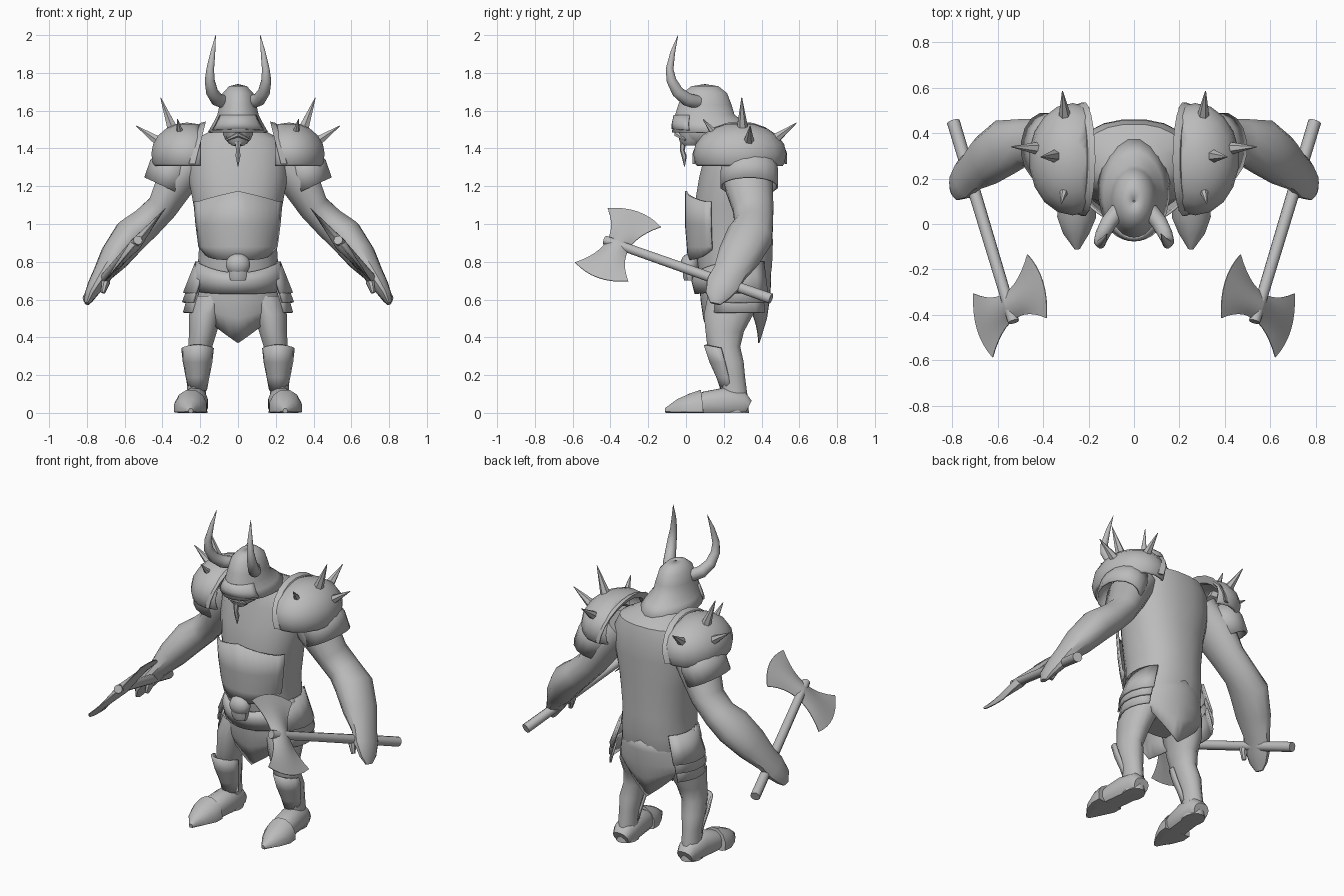
import bpy, bmesh, math
from mathutils import Vector

if "Cube" in bpy.data.objects:
    bpy.data.objects.remove(bpy.data.objects["Cube"])

grey = bpy.data.materials.new("grey")
grey.diffuse_color = (0.5, 0.5, 0.5, 1)
grey.use_nodes = True
grey.node_tree.nodes["Principled BSDF"].inputs["Base Color"].default_value = grey.diffuse_color


def finish(name, bm, mirror=False, thick=0.0, angle=40):
    """Turn a bmesh into a smooth-shaded object with sharp edges kept."""
    bmesh.ops.remove_doubles(bm, verts=bm.verts, dist=0.0005)
    bmesh.ops.recalc_face_normals(bm, faces=bm.faces)
    me = bpy.data.meshes.new(name)
    bm.to_mesh(me)
    bm.free()
    me.materials.append(grey)
    me.shade_smooth()
    me.set_sharp_from_angle(angle=math.radians(angle))
    ob = bpy.data.objects.new(name, me)
    bpy.context.collection.objects.link(ob)
    if thick:
        m = ob.modifiers.new("thickness", 'SOLIDIFY')
        m.thickness = thick
        m.offset = 0
    if mirror:
        ob.modifiers.new("mirror", 'MIRROR').use_mirror_merge = False
    return ob


def skin(bm, rings, closed=True, caps=True):
    vs = [[bm.verts.new(p) for p in r] for r in rings]
    n = len(vs[0])
    for a, b in zip(vs, vs[1:]):
        for i in range(n if closed else n - 1):
            j = (i + 1) % n
            bm.faces.new((a[i], a[j], b[j], b[i]))
    if caps and closed:
        bm.faces.new(vs[0])
        bm.faces.new(vs[-1])


def tube(name, path, n=12, ref=(0, 1, 0), flat=False, caps=True, power=1.0,
         mirror=False, thick=0.0, floor=False, angle=40):
    """Loft ellipses along (x, y, z, half width, half depth) points."""
    pts = [Vector(p[:3]) for p in path]
    rings = []
    for i, p in enumerate(path):
        t = Vector((0, 0, 1)) if flat else \
            (pts[min(i + 1, len(pts) - 1)] - pts[max(i - 1, 0)]).normalized()
        side = Vector(ref).cross(t).normalized()
        up = t.cross(side)
        ring = []
        for k in range(n):
            a = math.tau * (k + 0.5) / n
            c, s = math.cos(a), math.sin(a)
            c = math.copysign(abs(c) ** power, c)
            s = math.copysign(abs(s) ** power, s)
            v = pts[i] + side * c * p[3] + up * s * p[4]
            if floor:
                v.z = max(v.z, 0)
            ring.append(v)
        rings.append(ring)
    bm = bmesh.new()
    skin(bm, rings, caps=caps)
    return finish(name, bm, mirror, thick, angle)


def shell(name, rows, a0, a1, n, dz=lambda row, a: 0, mirror=False, thick=0.012, cx=0):
    """Curved plate; rows are (z, centre y, rx, ry), angle 0 = front."""
    rings = []
    for r, (z, cy, rx, ry) in enumerate(rows):
        angs = [math.radians(a0 + (a1 - a0) * k / n) for k in range(n + 1)]
        rings.append([(cx + rx * math.sin(a), cy - ry * math.cos(a), z + dz(r, a)) for a in angs])
    bm = bmesh.new()
    skin(bm, rings, closed=False)
    return finish(name, bm, mirror, thick)


def ball(name, c, s, cuts=(), mirror=False, thick=0.0, seg=14):
    """Ellipsoid, optionally cut by (point, normal) planes."""
    bm = bmesh.new()
    bmesh.ops.create_uvsphere(bm, u_segments=seg, v_segments=10, radius=1)
    for v in bm.verts:
        v.co = Vector(c) + Vector((v.co.x * s[0], v.co.y * s[1], v.co.z * s[2]))
    for co, no in cuts:
        bmesh.ops.bisect_plane(bm, geom=bm.verts[:] + bm.edges[:] + bm.faces[:],
                               plane_co=co, plane_no=no, clear_outer=True)
    return finish(name, bm, mirror, thick)


# Torso with hunched upper back
tube("torso", [(0, .26, .52, .13, .10), (0, .26, .62, .20, .165), (0, .26, .70, .218, .186),
               (0, .26, .78, .215, .198), (0, .255, .9, .207, .207), (0, .25, 1.1, .238, .207),
               (0, .265, 1.25, .266, .197), (0, .28, 1.38, .262, .178), (0, .28, 1.45, .23, .16),
               (0, .25, 1.49, .15, .12), (0, .2, 1.53, .07, .07)], n=20, flat=True, power=.88)

# Belly plate, belt and pointed skirt
shell("belly_plate", [(1.12, .25, .262, .25), (1.0, .25, .25, .25), (.88, .25, .232, .24),
                      (.81, .25, .215, .235)], -62, 62, 14,
      lambda r, a: .055 * max(0, 1 - abs(a) / .9) if r == 0 else (.04 * abs(a) ** 4 if r == 3 else 0))
shell("belt", [(.80, .26, .220, .212), (.72, .26, .236, .226), (.65, .26, .225, .208)], -85, 85, 18,
      lambda r, a: -.06 * math.cos(a) ** 2 if r == 0 else -.02 * math.cos(a))


def skirt_edge(r, a):
    away = abs(math.atan2(math.sin(a), math.cos(a)))
    peak = max(0, 1 - away / .95, 1 - (math.pi - away) / .8)
    return -(0, 0, .01, .06, .165)[r] * peak


shell("skirt", [(.76, .26, .205, .187), (.68, .26, .222, .186), (.60, .26, .235, .178), (.56, .26, .242, .165),
                (.535, .26, .246, .125)], 0, 360, 40, skirt_edge, thick=.008)

# Layered hip plates
shell("hip_plate_low", [(.66, .28, .25, .21), (.53, .28, .288, .23)], 56, 126, 5, mirror=True)
shell("hip_plate_mid", [(.72, .28, .245, .205), (.585, .28, .292, .23)], 54, 129, 5, mirror=True)
shell("hip_plate_top", [(.80, .28, .222, .195), (.635, .28, .288, .225)], 50, 132, 5, mirror=True)

# Skull buckle
ball("skull_cranium", (0, .02, .785), (.066, .05, .06))
tube("skull_jaw", [(0, .02, .70, .042, .032), (0, .018, .725, .052, .038), (0, .02, .77, .054, .04)],
     n=8, flat=True)

# Legs, shin guards, feet and toe caps
tube("leg", [(.14, .25, .62, .10, .14), (.172, .225, .52, .09, .135), (.185, .205, .43, .076, .105),
             (.20, .20, .35, .066, .09), (.214, .228, .27, .066, .08), (.218, .245, .19, .055, .07),
             (.22, .255, .10, .052, .072), (.222, .258, .0, .062, .078)], n=12, flat=True, mirror=True)
shell("shin_guard", [(.34, .205, .082, .105), (.27, .222, .074, .092), (.19, .24, .058, .074),
                     (.12, .25, .045, .06)], -80, 80, 8,
      lambda r, a: .02 * math.cos(a) if r == 0 else 0, mirror=True, cx=.214)
tube("foot", [(.222, .33, .03, .05, .04), (.222, .30, .045, .064, .07), (.228, .2, .05, .07, .085),
              (.24, .1, .045, .07, .07), (.25, .04, .04, .06, .05)], n=12, ref=(0, 0, 1),
     floor=True, mirror=True, power=.85)
tube("toe_cap", [(.25, .085, .03, .088, .095), (.253, .03, .025, .088, .082), (.254, -.04, .02, .06, .055),
                 (.25, -.11, .01, .012, .015)], n=12, ref=(0, 0, 1), floor=True, mirror=True)

# Arms and hands
tube("arm", [(.22, .31, 1.36, .10, .11), (.32, .325, 1.24, .11, .135), (.40, .355, 1.09, .084, .112),
             (.485, .36, 1.005, .088, .105), (.565, .34, .94, .097, .125), (.65, .28, .83, .082, .115),
             (.715, .23, .74, .053, .09), (.75, .195, .68, .045, .09), (.785, .165, .62, .03, .065),
             (.80, .155, .578, .012, .028)], n=12, mirror=True)
tube("thumb", [(.71, .17, .74, .025, .03), (.70, .13, .69, .024, .026), (.715, .12, .635, .012, .014)],
     n=8, mirror=True)

# Shoulder armour
ball("shoulder_dome", (.27, .285, 1.37), (.185, .24, .16),
     [((0, 0, 1.31), (0, 0, -1)), ((.2, 0, 0), (-1, 0, 0))], mirror=True, thick=.014, seg=18)
tube("shoulder_lower_plate", [(.32, .33, 1.36, .09, .13), (.355, .335, 1.285, .118, .148),
                              (.395, .335, 1.20, .108, .15)], n=16, caps=False, thick=.012, mirror=True)
rim = []
for k in range(13):
    t = math.radians(-8 + 196 * k / 12)
    rim.append((.24 - .05 * math.sin(t), .23 * math.cos(t), .18 * math.sin(t)))
bm = bmesh.new()
skin(bm, [[(x + sx, .285 + y * g, 1.345 + z * g) for sx, g in
           ((-.02, 1.1), (.012, 1.05), (.03, .9), (0, .9))] for x, y, z in rim])
finish("shoulder_rim", bm, mirror=True)

# Shoulder spikes
for i, (b, t) in enumerate([((.33, .30, 1.46), (.41, .295, 1.67)), ((.38, .33, 1.41), (.54, .34, 1.52)),
                            ((.30, .43, 1.42), (.315, .585, 1.535)), ((.295, .20, 1.42), (.32, .09, 1.555))]):
    tube("shoulder_spike_%d" % (i + 1), [(*b, .038, .038), (*t, .002, .002)], n=6,
         ref=(.9, .1, .2) if i > 1 else (0, 1, 0), mirror=True)

# Head, jaw and beard
ball("head", (0, .08, 1.50), (.085, .11, .09))
tube("jaw", [(0, .03, 1.415, .035, .045), (0, .03, 1.44, .06, .065), (0, .04, 1.50, .07, .085)], n=10, flat=True)
tube("moustache", [(-.06, -.005, 1.445, .006, .006), (0, -.045, 1.475, .018, .016), (.06, -.005, 1.445, .006, .006)],
     n=6, ref=(0, 0, 1))
tube("beard", [(0, -.015, 1.44, .018, .018), (0, -.02, 1.39, .012, .013), (0, -.01, 1.36, .015, .014),
               (0, -.008, 1.305, .002, .002)], n=6, flat=True)

# Bell helmet with visor band
tube("helmet", [(0, .10, 1.735, .004, .004), (0, .10, 1.725, .045, .07), (0, .10, 1.69, .078, .115),
                (0, .10, 1.63, .094, .138), (0, .10, 1.575, .106, .155), (0, .125, 1.53, .13, .192),
                (0, .15, 1.485, .156, .222)], n=20, flat=True, caps=False, thick=.01)
shell("visor", [(1.575, .10, .108, .162), (1.53, .10, .132, .172), (1.492, .105, .154, .178)], -60, 60, 12,
      lambda r, a: .01 * math.cos(a) if r == 2 else 0, thick=.008)

# Horns
tube("horn", [(.07, .06, 1.645, .036, .036), (.112, .005, 1.66, .036, .036), (.138, -.045, 1.70, .032, .032),
              (.15, -.077, 1.76, .027, .027), (.147, -.087, 1.82, .021, .021), (.133, -.07, 1.91, .013, .013),
              (.118, -.042, 2.0, .001, .001)], n=12, ref=(1, 0, 0), mirror=True, angle=70)

# Double-bladed axes
tail, tip = Vector((.795, .45, .605)), Vector((.53, -.43, .915))
tube("axe_handle", [(*tail, .029, .029), (*tip, .025, .025)], n=10, ref=(1, 0, 0), mirror=True)
u = (tip - tail).normalized()
w = Vector((.24, -.17, -.29))
w = (w - u * w.dot(u)).normalized()
nrm = u.cross(w)
mid = Vector((.545, -.36, .89))
bm = bmesh.new()
for s in (-1, 1):
    rows = []
    for k in range(7):
        t = k / 6
        half = .065 + .09 * t ** 2              # flares from a narrow waist
        ring = []
        for face in (1, -1):
            for j in range(-4, 5):
                f = face * j / 4
                reach = t * (.205 + .045 * (1 - f * f))      # curved cutting edge
                h = face * (.03 * (1 - t) * (1 - f * f) + .002)
                ring.append(mid + u * half * f + w * s * reach + nrm * h)
        rows.append(ring)
    skin(bm, rows)
finish("axe_blade", bm, mirror=True, angle=30)
